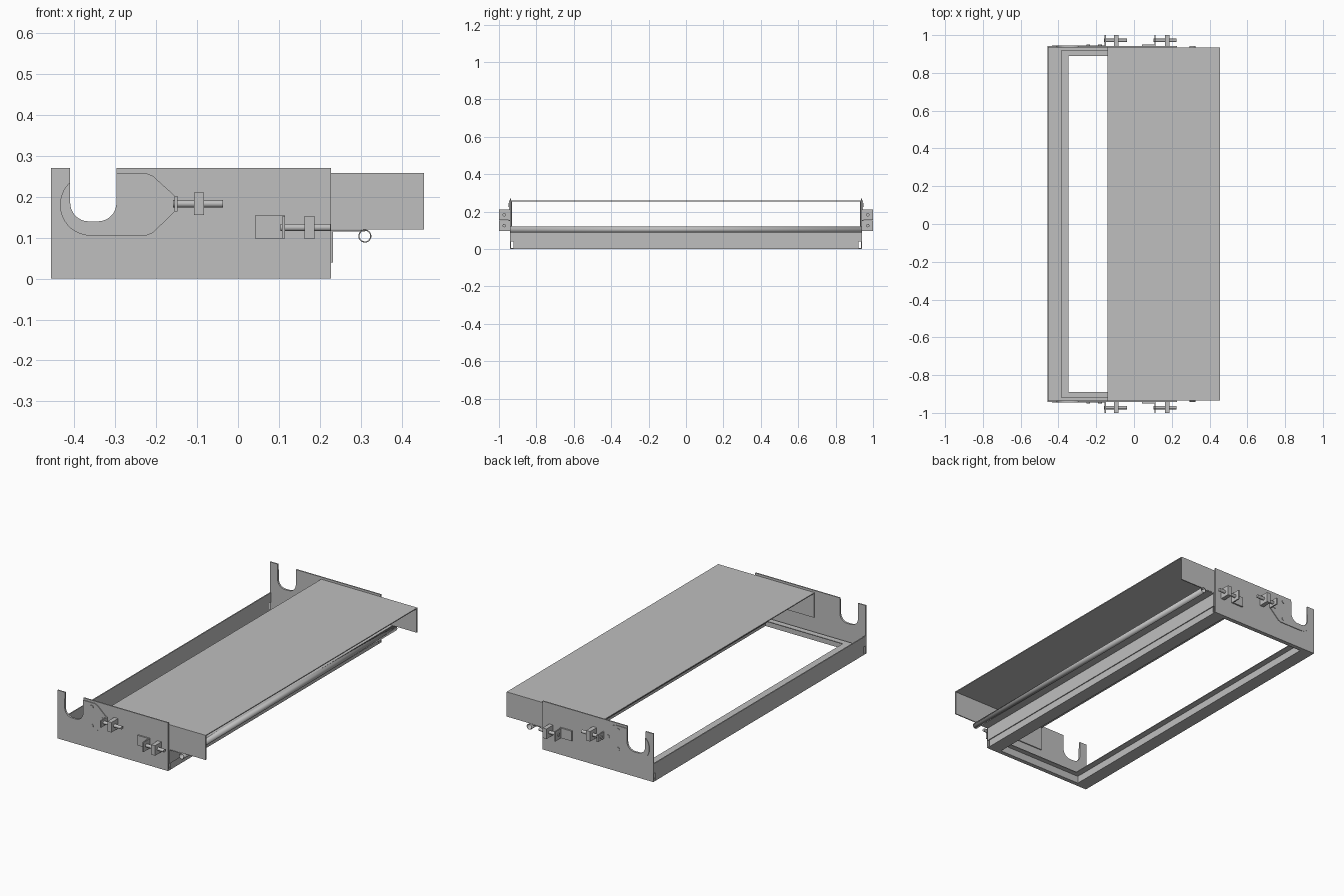
import bpy, bmesh
from math import sin, cos, radians
from mathutils import Matrix

cube = bpy.data.objects.get("Cube")
if cube:
    bpy.data.objects.remove(cube, do_unlink=True)

steel = bpy.data.materials.new("light_grey_steel")
steel.use_nodes = True
GREY = (0.52, 0.52, 0.52, 1)
steel.diffuse_color = GREY
steel.node_tree.nodes["Principled BSDF"].inputs["Base Color"].default_value = GREY

T = 0.006       # sheet thickness
PLATE = 0.935   # inner face of the side plates
OUT = 0.942     # outer face of the side plates


def finish(name, bm, mirror=False):
    bmesh.ops.recalc_face_normals(bm, faces=bm.faces)
    me = bpy.data.meshes.new(name)
    bm.to_mesh(me)
    bm.free()
    me.materials.append(steel)
    ob = bpy.data.objects.new(name, me)
    bpy.context.collection.objects.link(ob)
    if mirror:
        mod = ob.modifiers.new("both_ends", 'MIRROR')
        mod.use_axis = (False, True, False)
    return ob


def prism(name, pts, lo, hi, mirror=False):
    """Extrude an (x, z) outline along y."""
    bm = bmesh.new()
    face = bm.faces.new([bm.verts.new((x, lo, z)) for x, z in pts])
    ext = bmesh.ops.extrude_face_region(bm, geom=[face])
    verts = [v for v in ext["geom"] if isinstance(v, bmesh.types.BMVert)]
    bmesh.ops.translate(bm, vec=(0, hi - lo, 0), verts=verts)
    return finish(name, bm, mirror)


def box(name, x, y, z, mirror=False):
    pts = [(x[0], z[0]), (x[1], z[0]), (x[1], z[1]), (x[0], z[1])]
    return prism(name, pts, y[0], y[1], mirror)


def cylinder(name, centre, r, length, axis, mirror=False, caps=True, sides=20):
    bm = bmesh.new()
    turn = Matrix.Rotation(radians(90), 4, 'Y' if axis == 'x' else 'X')
    bmesh.ops.create_cone(bm, cap_ends=caps, segments=sides, radius1=r, radius2=r,
                          depth=length, matrix=Matrix.Translation(centre) @ turn)
    ob = finish(name, bm, mirror)
    bpy.context.view_layer.objects.active = ob
    ob.select_set(True)
    bpy.ops.object.shade_smooth_by_angle(angle=radians(40))
    ob.select_set(False)
    return ob


def arc(cx, cz, r, a0, a1, n=8):
    angles = [radians(a0 + (a1 - a0) * i / n) for i in range(n + 1)]
    return [(cx + r * cos(a), cz + r * sin(a)) for a in angles]


# Side plates with the open U notch
notch = arc(-0.365, 0.185, 0.045, 180, 270) + arc(-0.342, 0.185, 0.045, 270, 360)
prism("side_plates", [(-0.457, 0), (-0.457, 0.27), (-0.41, 0.27)] + notch
      + [(-0.297, 0.27), (0.227, 0.27), (0.227, 0)], PLATE, OUT, True)

# Hook reinforcement lying on each side plate
hook = arc(-0.36, 0.18, 0.075, 270, 132, 14) + notch
hook += [(-0.297, 0.258), (-0.225, 0.258), (-0.208, 0.251), (-0.155, 0.203),
         (-0.155, 0.163), (-0.208, 0.112), (-0.225, 0.105)]
prism("hook_plates", hook, OUT, OUT + 0.004, True)
for i, (x, z) in enumerate([(-0.242, 0.235), (-0.18, 0.183), (-0.242, 0.13)]):
    cylinder(f"hook_rivets_{i + 1}", (x, OUT + 0.004, z), 0.01, 0.006, 'y', True)

# Cover sheet with turned-down ends
box("cover_top", (-0.14, 0.455), (-PLATE, PLATE), (0.253, 0.258))
box("cover_ends", (-0.14, 0.455), (PLATE - T, PLATE), (0.12, 0.254), True)

# Rear wall, open at the lower corners
LIP = 0.045
box("rear_wall_upper", (-0.457, -0.457 + T), (-PLATE, PLATE), (LIP, 0.1))
box("rear_wall_lower", (-0.457, -0.457 + T), (-0.922, 0.922), (0, LIP))

# Front beam, shelf and tubular edge
box("front_beam_lower", (0.221, 0.227), (-0.922, 0.922), (0, LIP))
box("front_beam_upper", (0.226, 0.232), (-PLATE, PLATE), (0.04, 0.118))
box("front_shelf", (0.226, 0.31), (-PLATE, PLATE), (0.115, 0.119))
tube = cylinder("edge_tube", (0.31, 0, 0.104), 0.016, 2 * OUT, 'y', caps=False, sides=24)
wall = tube.modifiers.new("tube_wall", 'SOLIDIFY')
wall.thickness = 0.003

# Stepped bottom frame: floor strip, upright step, raised inner ledge
for side, edge, d in (("rear", -0.457, 1), ("front", 0.227, -1)):
    step, inner = edge + d * 0.072, edge + d * 0.11
    box(f"{side}_floor_strip", sorted((edge, step)), (-PLATE, PLATE), (0, 0.004))
    box(f"{side}_step", sorted((step, step + d * 0.004)), (-0.922, 0.922), (0, LIP))
    box(f"{side}_ledge", sorted((step, inner)), (-0.922, 0.922), (LIP - 0.004, LIP))
box("end_floor_strips", (-0.457, 0.227), (0.918, PLATE), (0, 0.004), True)
box("end_steps", (-0.385, 0.155), (0.918, 0.922), (0, LIP), True)
box("end_ledges", (-0.347, 0.117), (0.89, 0.922), (LIP - 0.004, LIP), True)

# Two screw adjusters outside each side plate
for name, x, z in (("upper", -0.155, 0.183), ("lower", 0.108, 0.125)):
    half = 0.019 if name == "upper" else 0.027
    block = x + 0.048 if name == "upper" else x + 0.055
    box(f"{name}_bracket", (x, x + 0.007), (OUT, 1.0), (z - half, z + half), True)
    box(f"{name}_block", (block, block + 0.024), (OUT, 1.0), (z - 0.028, z + 0.028), True)
    cylinder(f"{name}_screw", (x + 0.057, 0.972, z), 0.009, 0.122, 'x', True, sides=16)
box("lower_bracket_foot", (0.042, 0.115), (OUT, OUT + 0.008), (0.098, 0.154), True)
